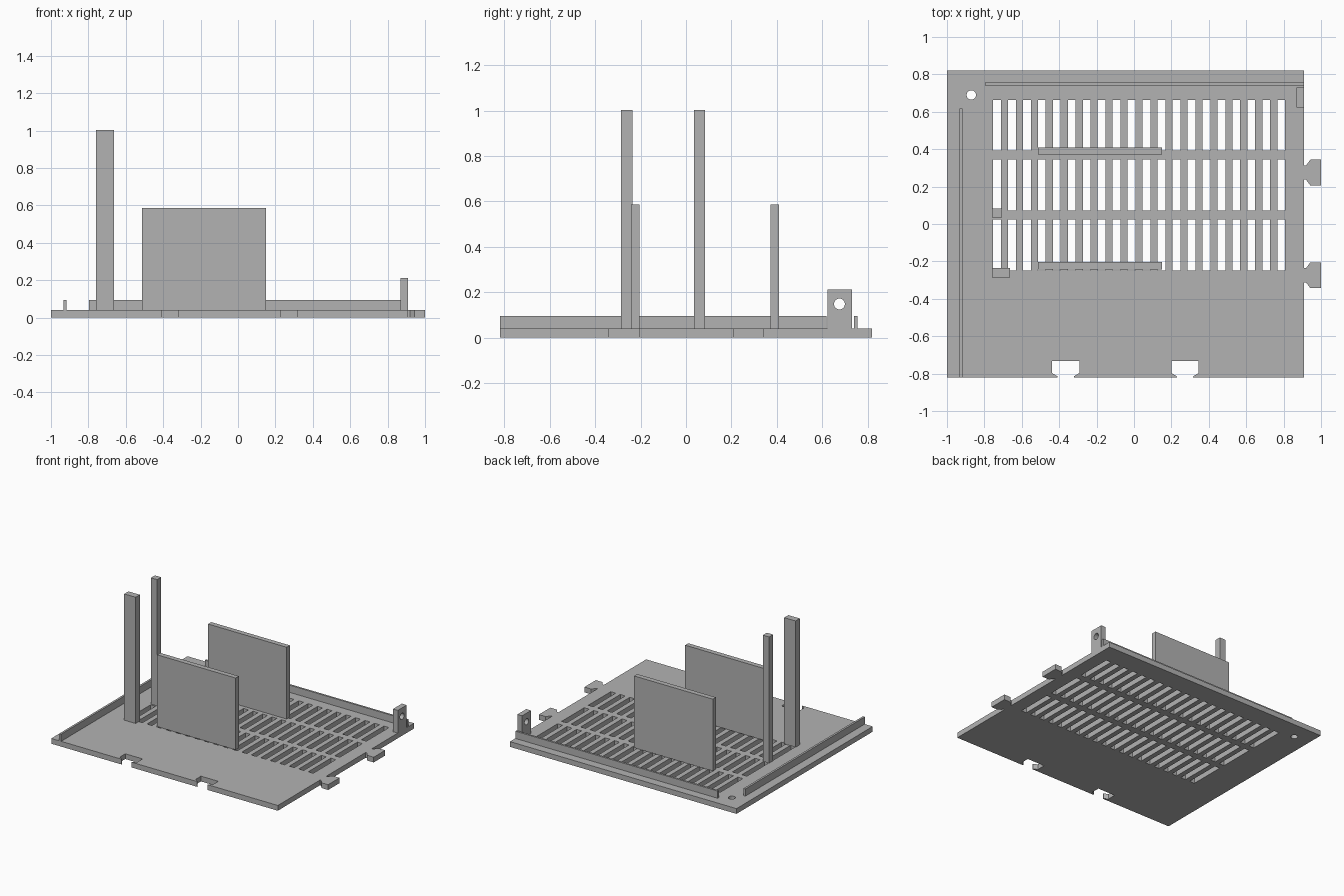
import bpy
import bmesh
import math
from mathutils import Matrix, Vector

old = bpy.data.objects.get("Cube")
if old:
    bpy.data.objects.remove(old, do_unlink=True)

grey = bpy.data.materials.new("plain grey")
grey.use_nodes = True
colour = (0.45, 0.45, 0.45, 1)
grey.diffuse_color = colour
grey.node_tree.nodes["Principled BSDF"].inputs["Base Color"].default_value = colour

BASE = 0.04            # thickness of the base plate
LEFT, RIGHT, DEPTH = -1.0, 0.91, 0.82


def finish(name, bm):
    bmesh.ops.recalc_face_normals(bm, faces=bm.faces)
    mesh = bpy.data.meshes.new(name)
    bm.to_mesh(mesh)
    bm.free()
    mesh.materials.append(grey)
    obj = bpy.data.objects.new(name, mesh)
    bpy.context.collection.objects.link(obj)
    return obj


def box(name, x, y, z):
    """Box spanning three (low, high) ranges."""
    bm = bmesh.new()
    bmesh.ops.create_cube(bm, size=1)
    for v in bm.verts:
        v.co = Vector([(a + b) / 2 + c * (b - a) for (a, b), c in zip((x, y, z), v.co)])
    return finish(name, bm)


def sheet(name, loops, thickness, matrix):
    """Flat sheet from an outline and its holes, centred on its own plane."""
    curve = bpy.data.curves.new(name, "CURVE")
    curve.dimensions = "2D"
    curve.fill_mode = "BOTH"
    curve.extrude = thickness / 2
    for loop in loops:
        spline = curve.splines.new("POLY")
        spline.points.add(len(loop) - 1)
        for point, (x, y) in zip(spline.points, loop):
            point.co = (x, y, 0, 1)
        spline.use_cyclic_u = True
        spline.use_smooth = False
    temp = bpy.data.objects.new(name + " outline", curve)
    bpy.context.collection.objects.link(temp)
    bpy.context.view_layer.update()
    mesh = bpy.data.meshes.new_from_object(temp.evaluated_get(bpy.context.evaluated_depsgraph_get()))
    bpy.data.objects.remove(temp, do_unlink=True)
    bm = bmesh.new()
    bm.from_mesh(mesh)
    bpy.data.meshes.remove(mesh)
    bmesh.ops.remove_doubles(bm, verts=bm.verts, dist=0.0005)
    for f in bm.faces:
        f.smooth = False
        f.material_index = 0
    bm.transform(matrix)
    return finish(name, bm)


def circle(x, y, r, n=24):
    return [(x + r * math.cos(math.tau * i / n), y + r * math.sin(math.tau * i / n)) for i in range(n)]


def rect(x0, x1, y0, y1):
    return [(x0, y0), (x1, y0), (x1, y1), (x0, y1)]


# Base plate: front edge notches, right edge tabs, vent slots and a screw hole
outline = [(LEFT, -DEPTH)]
for cx in (-0.365, 0.273):
    half = [(-0.043, -DEPTH), (-0.043, -0.815), (-0.073, -0.797), (-0.073, -0.732)]
    outline += [(cx + x, y) for x, y in half] + [(cx - x, y) for x, y in reversed(half)]
outline.append((RIGHT, -DEPTH))
for cy in (-0.274, 0.275):
    half = [(RIGHT, -0.038), (0.92, -0.038), (0.943, -0.069), (1.0, -0.069)]
    outline += [(x, cy + y) for x, y in half] + [(x, cy - y) for x, y in reversed(half)]
outline += [(RIGHT, DEPTH), (LEFT, DEPTH)]

holes = [circle(-0.87, 0.69, 0.025)]
for row in range(3):
    for col in range(20):
        x, y = -0.754 + col * 0.08, -0.248 + row * 0.32
        holes.append(rect(x, x + 0.042, y, y + 0.272))
sheet("base_plate", [outline] + holes, BASE, Matrix.Translation((0, 0, BASE / 2)))

# Low lips along the back and the right side
box("back_lip", (-0.797, RIGHT), (0.741, 0.756), (BASE, 0.095))
box("side_lip", (-0.933, -0.917), (-DEPTH, 0.618), (BASE, 0.095))

# Upright panels
for name, y in (("front_panel", -0.242), ("back_panel", 0.372)):
    box(name, (-0.513, 0.15), (y, y + 0.038), (BASE, 0.587))

# Tall posts
box("front_post", (-0.759, -0.663), (-0.286, -0.236), (BASE, 1.002))
box("back_post", (-0.759, -0.706), (0.035, 0.083), (BASE, 1.002))

# Upright ear with a screw hole, standing across x
upright = Matrix(((0, 0, 1, 0.89), (1, 0, 0, 0), (0, 1, 0, 0), (0, 0, 0, 1)))
sheet("screw_ear", [rect(0.624, 0.731, BASE, 0.213), circle(0.676, 0.148, 0.024)], 0.04, upright)
